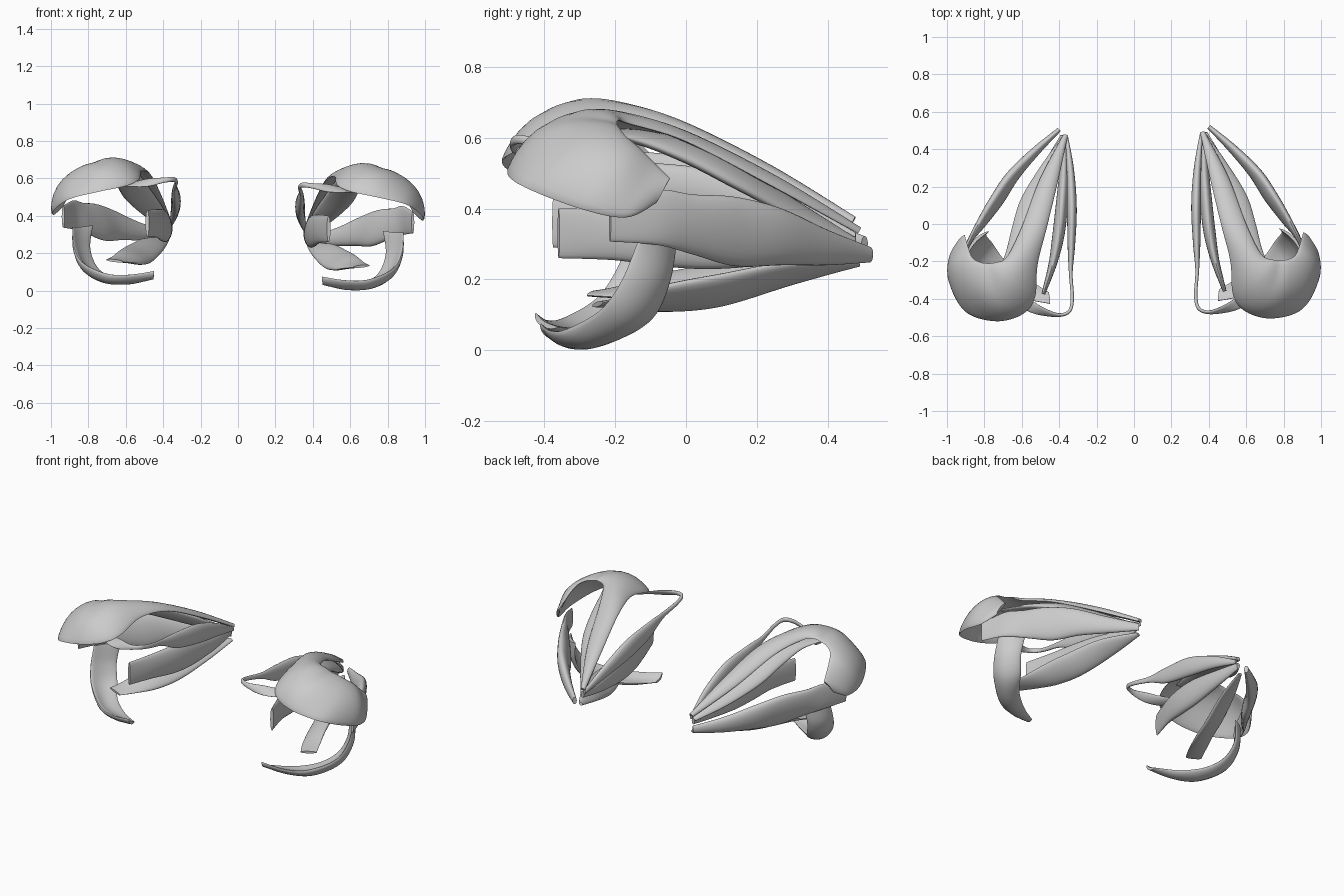
import bpy, bmesh, math
from mathutils import Vector

grey = bpy.data.materials.new("light grey")
grey.diffuse_color = (0.6, 0.6, 0.6, 1)


def spline(a, b, c, d, t):
    # Catmull-Rom interpolation between b and c
    return 0.5 * (2 * b + (c - a) * t + (2 * a - 5 * b + 4 * c - d) * t * t
                  + (3 * b - a - 3 * c + d) * t ** 3)


def flat(x, y, z, dx, dy, dz, t):
    # straight cross-section: centre, half-width vector, half-thickness
    return (x - dx, y - dy, z - dz, x, y, z, x + dx, y + dy, z + dz, t)


def strap(name, stations, steps=8, sides=24):
    # stations: edge point, middle point, edge point, half-thickness
    pts = [[Vector(s[0:3]), Vector(s[3:6]), Vector(s[6:9]), s[9]] for s in stations]
    n = len(pts)
    rows = []
    for i in range(n - 1):
        quad = [pts[max(i - 1, 0)], pts[i], pts[i + 1], pts[min(i + 2, n - 1)]]
        for k in range(steps + (i == n - 2)):
            rows.append([spline(*[q[j] for q in quad], k / steps) for j in range(4)])

    def surf(row, u):
        a, m, b, _ = row
        return m + (b - a) * (u / 2) + (a + b - 2 * m) * (u * u / 2)

    for side, shift in ((1, Vector((0, 0, 0))), (-1, Vector((0, -0.015, 0.03)))):
        bm = bmesh.new()
        rings = []
        for i, row in enumerate(rows):
            prev, nxt = rows[max(i - 1, 0)], rows[min(i + 1, len(rows) - 1)]
            ring = []
            for k in range(sides):
                ang = 2 * math.pi * k / sides
                u = math.cos(ang)
                along = surf(nxt, u) - surf(prev, u)
                across = surf(row, u + 0.05) - surf(row, u - 0.05)
                p = surf(row, u) + along.cross(across).normalized() * row[3] * math.sin(ang)
                ring.append(bm.verts.new(Vector((p.x * side, p.y, p.z)) + shift))
            rings.append(ring)
        for r, q in zip(rings, rings[1:]):
            for k in range(sides):
                j = (k + 1) % sides
                bm.faces.new((r[k], r[j], q[j], q[k]))
        bm.faces.new(rings[0])
        bm.faces.new(rings[-1])
        bmesh.ops.recalc_face_normals(bm, faces=bm.faces)
        mesh = bpy.data.meshes.new(name)
        bm.to_mesh(mesh)
        bm.free()
        mesh.materials.append(grey)
        ob = bpy.data.objects.new(name + ("_right" if side > 0 else "_left"), mesh)
        bpy.context.collection.objects.link(ob)
        bpy.context.view_layer.objects.active = ob
        ob.select_set(True)
        bpy.ops.object.shade_smooth_by_angle(angle=math.radians(50))
        ob.select_set(False)


# Upper lid strap, fanning out into a shell that wraps to the outer side
strap("upper_shell", [
    (.355, .485, .33, .367, .49, .34, .38, .485, .33, .008),
    (.405, .25, .465, .455, .25, .48, .505, .25, .46, .014),
    (.465, 0, .585, .53, 0, .605, .60, 0, .59, .014),
    (.515, -.20, .61, .60, -.17, .655, .68, -.16, .64, .014),
    (.53, -.38, .565, .65, -.30, .66, .74, -.19, .65, .014),
    (.60, -.47, .53, .72, -.38, .63, .78, -.195, .64, .014),
    (.74, -.505, .50, .81, -.37, .605, .82, -.19, .63, .014),
    (.90, -.455, .46, .91, -.30, .56, .86, -.17, .605, .014),
    (.985, -.30, .40, .96, -.21, .51, .88, -.13, .57, .014),
    (.985, -.17, .375, .955, -.13, .45, .895, -.08, .52, .012),
    (.94, -.085, .415, .925, -.065, .455, .905, -.045, .485, .008)])

# Strap beneath the shell, showing along its outer edge
strap("upper_strap", [
    flat(.378, .475, .31, .012, 0, -.006, .008),
    flat(.45, .32, .39, .05, 0, -.02, .018),
    flat(.535, .15, .485, .068, 0, -.025, .024),
    flat(.585, 0, .56, .066, 0, -.022, .024),
    flat(.625, -.15, .605, .065, 0, -.01, .018),
    flat(.67, -.30, .61, .08, .02, 0, .008)])

# Tall strap on the outer side
strap("outer_strap", [
    flat(.40, .52, .27, 0, 0, .022, .012),
    flat(.53, .40, .29, .01, 0, .05, .024),
    flat(.65, .27, .32, .02, 0, .08, .032),
    flat(.735, .14, .335, .025, 0, .098, .032),
    flat(.815, .02, .355, .015, 0, .085, .024),
    flat(.88, -.08, .375, 0, 0, .078, .014),
    flat(.935, -.215, .365, 0, 0, .058, .008)])

# Tall strap on the inner side
strap("inner_strap", [
    flat(.375, .48, .30, 0, 0, .02, .01),
    flat(.375, .30, .30, 0, 0, .05, .024),
    flat(.388, .10, .31, 0, 0, .08, .032),
    flat(.405, -.05, .32, 0, 0, .085, .032),
    flat(.435, -.20, .33, 0, 0, .076, .022),
    flat(.485, -.36, .33, 0, 0, .07, .01)])

# Leaf-shaped strap below
strap("lower_strap", [
    flat(.38, .49, .245, .012, 0, .005, .008),
    flat(.45, .30, .218, .052, 0, .03, .018),
    flat(.52, .10, .17, .065, 0, .042, .024),
    flat(.57, -.05, .148, .065, 0, .035, .022),
    flat(.62, -.17, .135, .055, .01, .015, .012),
    flat(.66, -.25, .13, .045, .015, .005, .007)])

# Slender strap whose tendon hooks round at the front inner corner
strap("hooked_strap", [
    flat(.36, .48, .32, 0, 0, .012, .008),
    flat(.34, .30, .39, 0, 0, .04, .02),
    flat(.332, .10, .445, 0, 0, .06, .026),
    flat(.335, -.10, .48, 0, 0, .05, .02),
    flat(.338, -.25, .52, 0, 0, .02, .01),
    flat(.33, -.38, .55, 0, 0, .013, .009),
    flat(.345, -.45, .565, 0, 0, .013, .009),
    flat(.40, -.472, .56, 0, .006, .014, .009),
    flat(.48, -.455, .548, 0, .02, .02, .009),
    flat(.56, -.42, .538, 0, .035, .012, .008),
    flat(.65, -.36, .535, 0, .04, .005, .005)])

# Curved strap sweeping underneath and up the outer side
strap("under_strap", [
    (.455, -.35, .035, .45, -.39, .045, .45, -.41, .075, .008),
    (.58, -.27, .03, .58, -.33, .02, .58, -.385, .055, .015),
    (.69, -.18, .05, .71, -.265, .028, .70, -.335, .06, .018),
    (.755, -.09, .10, .81, -.165, .085, .825, -.24, .115, .018),
    (.79, -.045, .20, .85, -.105, .19, .875, -.18, .20, .016),
    (.775, -.025, .32, .845, -.07, .31, .885, -.135, .31, .008)])
